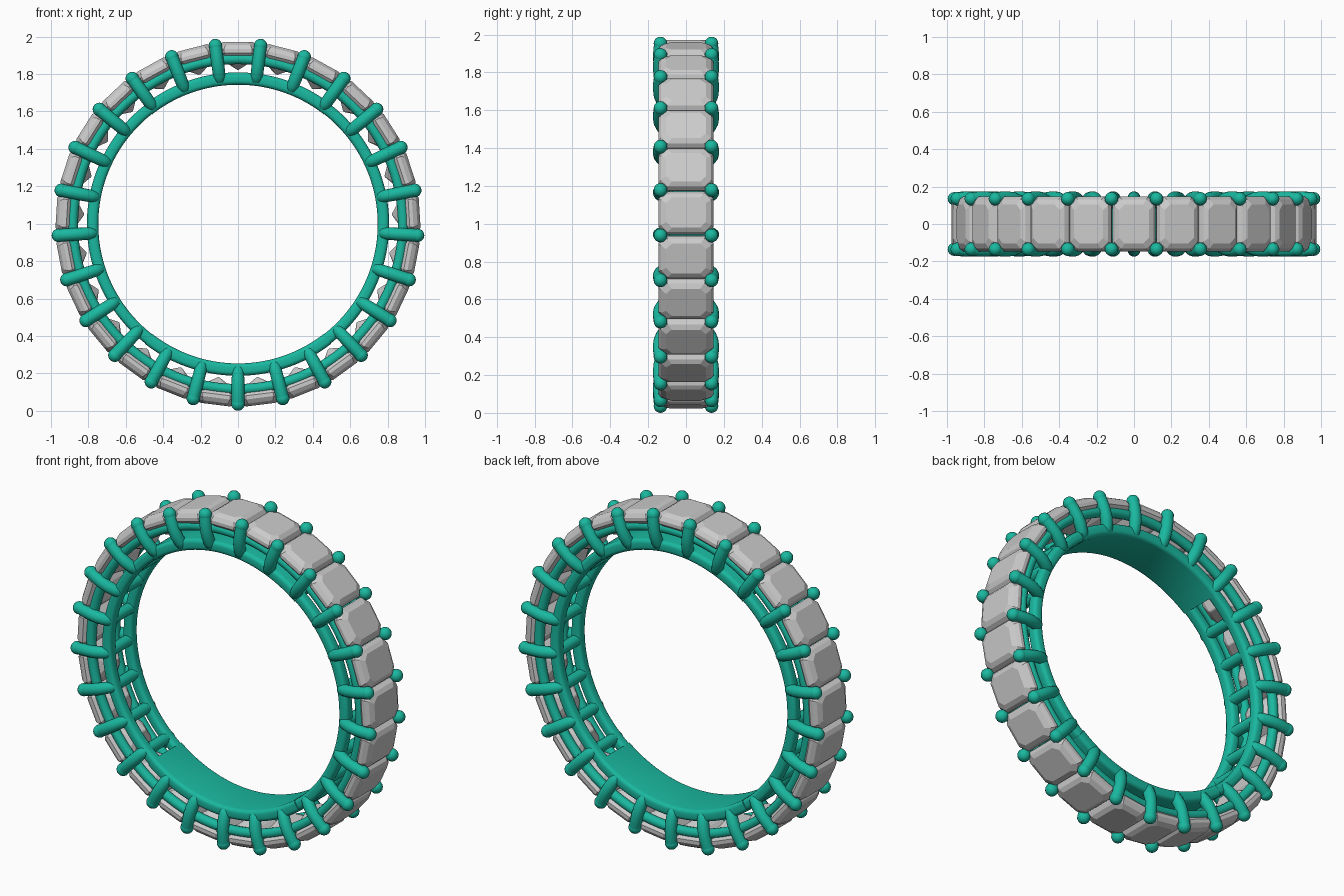
import bpy, bmesh
from math import sin, cos, pi, radians
from mathutils import Vector

if "Cube" in bpy.data.objects:
    bpy.data.objects.remove(bpy.data.objects["Cube"])

N = 25            # number of stones and prong pairs
C = 0.998         # height of ring centre
STEP = 2 * pi / N

metal = bpy.data.materials.new("green_metal")
metal.diffuse_color = (0.01, 0.48, 0.35, 1)
metal.use_nodes = True
metal.node_tree.nodes["Principled BSDF"].inputs["Base Color"].default_value = metal.diffuse_color


def polar(a, r, y, t=0.0):
    """Point at angle a from the top, radius r, depth y, tangential offset t."""
    return Vector((r * sin(a) + t * cos(a), y, C + r * cos(a) - t * sin(a)))


def finish(bm, name, mat=None, smooth=True):
    bmesh.ops.recalc_face_normals(bm, faces=bm.faces)
    me = bpy.data.meshes.new(name)
    bm.to_mesh(me)
    bm.free()
    ob = bpy.data.objects.new(name, me)
    bpy.context.collection.objects.link(ob)
    if mat:
        me.materials.append(mat)
    if smooth:
        for o in bpy.context.selected_objects:
            o.select_set(False)
        ob.select_set(True)
        bpy.context.view_layer.objects.active = ob
        bpy.ops.object.shade_smooth_by_angle(angle=radians(40))
    return ob


def loft(bm, loops, closed=False):
    rings = [[bm.verts.new(p) for p in l] for l in loops]
    n = len(rings[0])
    for i in range(len(rings) if closed else len(rings) - 1):
        a, b = rings[i], rings[(i + 1) % len(rings)]
        for k in range(n):
            bm.faces.new((a[k], a[(k + 1) % n], b[(k + 1) % n], b[k]))
    if not closed:
        bm.faces.new(rings[0])
        bm.faces.new(rings[-1])


def rounded(r0, r1, y0, y1, rad, seg=4):
    """Rounded rectangle profile as (radius, depth) pairs."""
    pts = []
    for q, (r, y) in enumerate(((r1 - rad, y1 - rad), (r0 + rad, y1 - rad),
                                (r0 + rad, y0 + rad), (r1 - rad, y0 + rad))):
        for k in range(seg + 1):
            a = (q + k / seg) * pi / 2
            pts.append((r + rad * cos(a), y + rad * sin(a)))
    return pts


def sweep(bm, profile, a0=0, a1=2 * pi, steps=150, closed=True):
    n = steps if closed else steps + 1
    loft(bm, [[polar(a0 + (a1 - a0) * i / steps, r, y) for r, y in profile]
              for i in range(n)], closed)


def tube(bm, a, path, seg=14):
    """Tube in the radial plane at angle a; path holds (r, y, radius)."""
    loops = []
    for i, (r, y, w) in enumerate(path):
        p, q = path[max(i - 1, 0)], path[min(i + 1, len(path) - 1)]
        d = Vector((q[0] - p[0], q[1] - p[1])).normalized()
        loops.append([polar(a, r - d.y * w * sin(u), y + d.x * w * sin(u), w * cos(u))
                      for u in (2 * pi * k / seg for k in range(seg))])
    loft(bm, loops)


# inner and outer rails on both sides
for s, side in ((-1, "front"), (1, "back")):
    bm = bmesh.new()
    sweep(bm, rounded(0.747, 0.808, s * 0.1 - 0.033, s * 0.1 + 0.033, 0.022))
    finish(bm, side + "_inner_rail", metal)
    bm = bmesh.new()
    sweep(bm, [(0.883 + 0.028 * cos(k * pi / 6), s * 0.112 + 0.028 * sin(k * pi / 6))
               for k in range(12)])
    finish(bm, side + "_outer_rail", metal)

# solid band sections at top and bottom
for mid, name in ((0, "top_band"), (pi, "bottom_band")):
    bm = bmesh.new()
    h = radians(38)
    sweep(bm, rounded(0.745, 0.811, -0.138, 0.138, 0.022), mid - h, mid + h, 50, False)
    finish(bm, name, metal)

# prongs with ball tips, and the crossbars joining each pair
prongs, bars = bmesh.new(), bmesh.new()
for i in range(N):
    a = (i + 0.5) * STEP
    for s in (-1, 1):
        tube(prongs, a, [(r, s * y, w) for r, y, w in (
            (0.765, 0.108, 0.022), (0.775, 0.113, 0.031), (0.80, 0.124, 0.033),
            (0.84, 0.137, 0.034), (0.88, 0.141, 0.034), (0.92, 0.140, 0.034),
            (0.962, 0.135, 0.034))])
        ball = bmesh.ops.create_uvsphere(prongs, u_segments=16, v_segments=10, radius=0.036)
        bmesh.ops.translate(prongs, verts=ball["verts"], vec=polar(a, 0.962, s * 0.135))
    tube(bars, a, [(0.779, -0.11, 0.032), (0.779, 0.11, 0.032)])
finish(prongs, "prongs", metal)
finish(bars, "crossbars", metal)

# step-cut stones: (half length, half depth, corner cut, radius) from table to keel
CUT = ((0.08, 0.105, 0.03, 0.973), (0.103, 0.132, 0.036, 0.958),
       (0.115, 0.146, 0.04, 0.936), (0.113, 0.146, 0.04, 0.916),
       (0.072, 0.1, 0.025, 0.868), (0.004, 0.045, 0.003, 0.825))
bm = bmesh.new()
for i in range(N):
    loops = []
    for t, y, c, r in CUT:
        octagon = ((t, y - c), (t - c, y), (c - t, y), (-t, y - c),
                   (-t, c - y), (c - t, -y), (t - c, -y), (t, c - y))
        loops.append([polar(i * STEP, r, v, u) for u, v in octagon])
    loft(bm, loops)
finish(bm, "stones", smooth=False)
